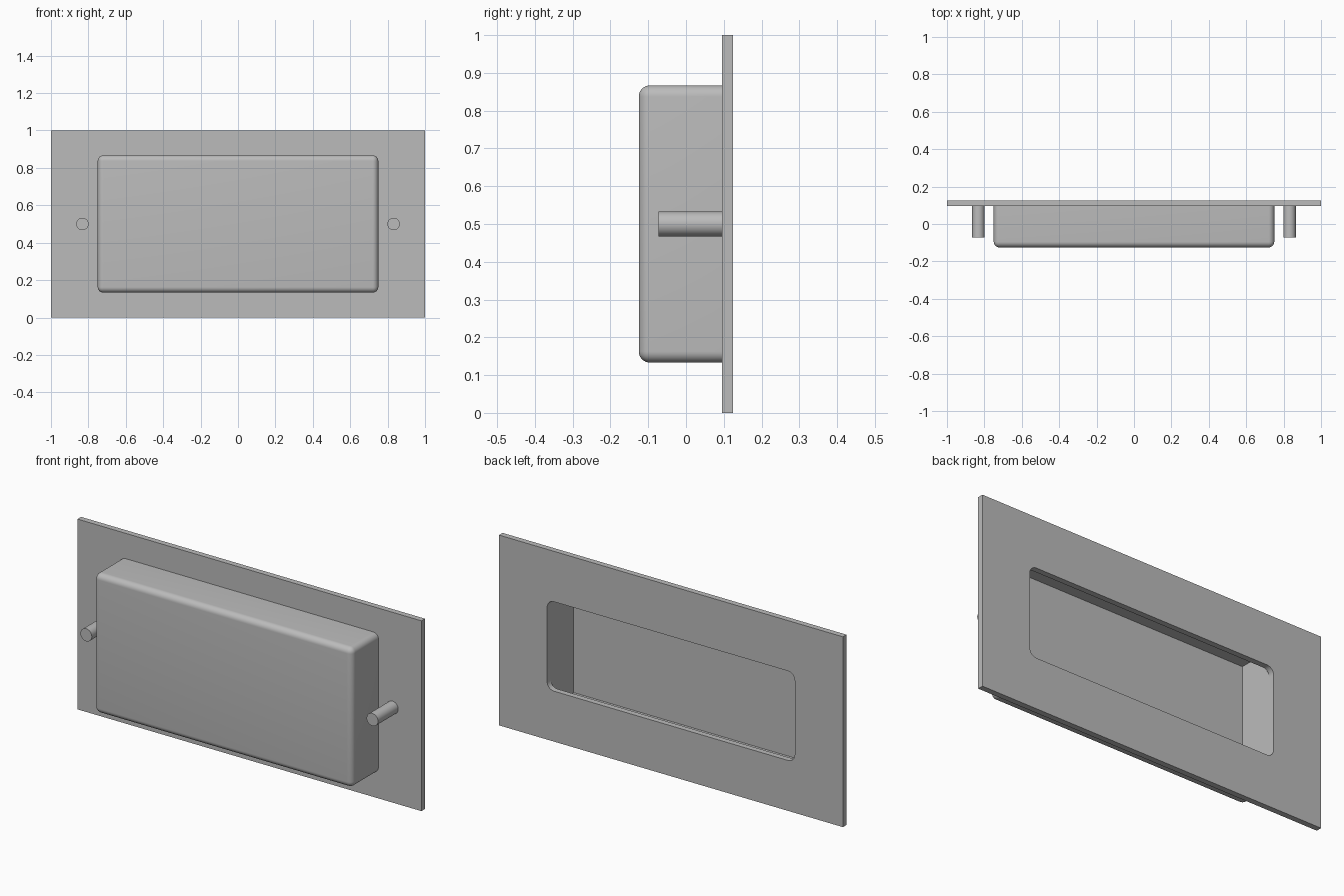
import bpy, bmesh
from math import radians

if "Cube" in bpy.data.objects:
    bpy.data.objects.remove(bpy.data.objects["Cube"])

grey = bpy.data.materials.new("plain grey")
grey.use_nodes = True
grey.diffuse_color = (0.5, 0.5, 0.5, 1)
grey.node_tree.nodes["Principled BSDF"].inputs["Base Color"].default_value = (0.5, 0.5, 0.5, 1)

PLATE_FRONT, PLATE_BACK = 0.095, 0.125
MID_Z = 0.5


def finish(name, bm):
    bmesh.ops.recalc_face_normals(bm, faces=bm.faces)
    mesh = bpy.data.meshes.new(name)
    bm.to_mesh(mesh)
    bm.free()
    mesh.materials.append(grey)
    obj = bpy.data.objects.new(name, mesh)
    bpy.context.collection.objects.link(obj)
    return obj


def block(name, width, height, front, back, radius=0, rounded=None):
    """Box centred on the plate; edges that pass the rule are rounded."""
    bm = bmesh.new()
    bmesh.ops.create_cube(bm, size=1)
    for v in bm.verts:
        v.co.x *= width
        v.co.y = front if v.co.y < 0 else back
        v.co.z = v.co.z * height + MID_Z
    if rounded:
        edges = [e for e in bm.edges if rounded(*[v.co.y for v in e.verts])]
        bmesh.ops.bevel(bm, geom=edges, offset=radius, segments=8,
                        profile=0.5, affect='EDGES')
    return finish(name, bm)


def activate(obj):
    bpy.ops.object.select_all(action='DESELECT')
    obj.select_set(True)
    bpy.context.view_layer.objects.active = obj


def cut(obj, cutter):
    mod = obj.modifiers.new("cut", 'BOOLEAN')
    mod.operation, mod.solver, mod.object = 'DIFFERENCE', 'EXACT', cutter
    activate(obj)
    bpy.ops.object.modifier_apply(modifier=mod.name)
    bpy.data.objects.remove(cutter)


def smooth(obj):
    activate(obj)
    bpy.ops.object.shade_smooth_by_angle(angle=radians(30))


# Flat mounting plate with a round-cornered window
plate = block("mounting_plate", 2, 1, PLATE_FRONT, PLATE_BACK)
cut(plate, block("window_cutter", 1.44, 0.47, 0, 0.2, 0.04,
                 lambda a, b: a != b))
smooth(plate)

# Hollow housing, rounded everywhere except where it meets the plate
housing = block("housing", 1.5, 0.734, -0.125, PLATE_FRONT, 0.03,
                lambda a, b: min(a, b) < 0)
cut(housing, block("cavity_cutter", 1.44, 0.674, -0.095, 0.2))
smooth(housing)

# Mounting pegs on either side of the housing
for side, x in (("left", 0.832), ("right", -0.832)):
    bm = bmesh.new()
    bmesh.ops.create_cone(bm, cap_ends=True, segments=48,
                          radius1=0.033, radius2=0.033, depth=0.168)
    peg = finish(side + "_peg", bm)
    peg.rotation_euler.x = radians(90)
    peg.location = (x, 0.011, MID_Z)
    smooth(peg)
